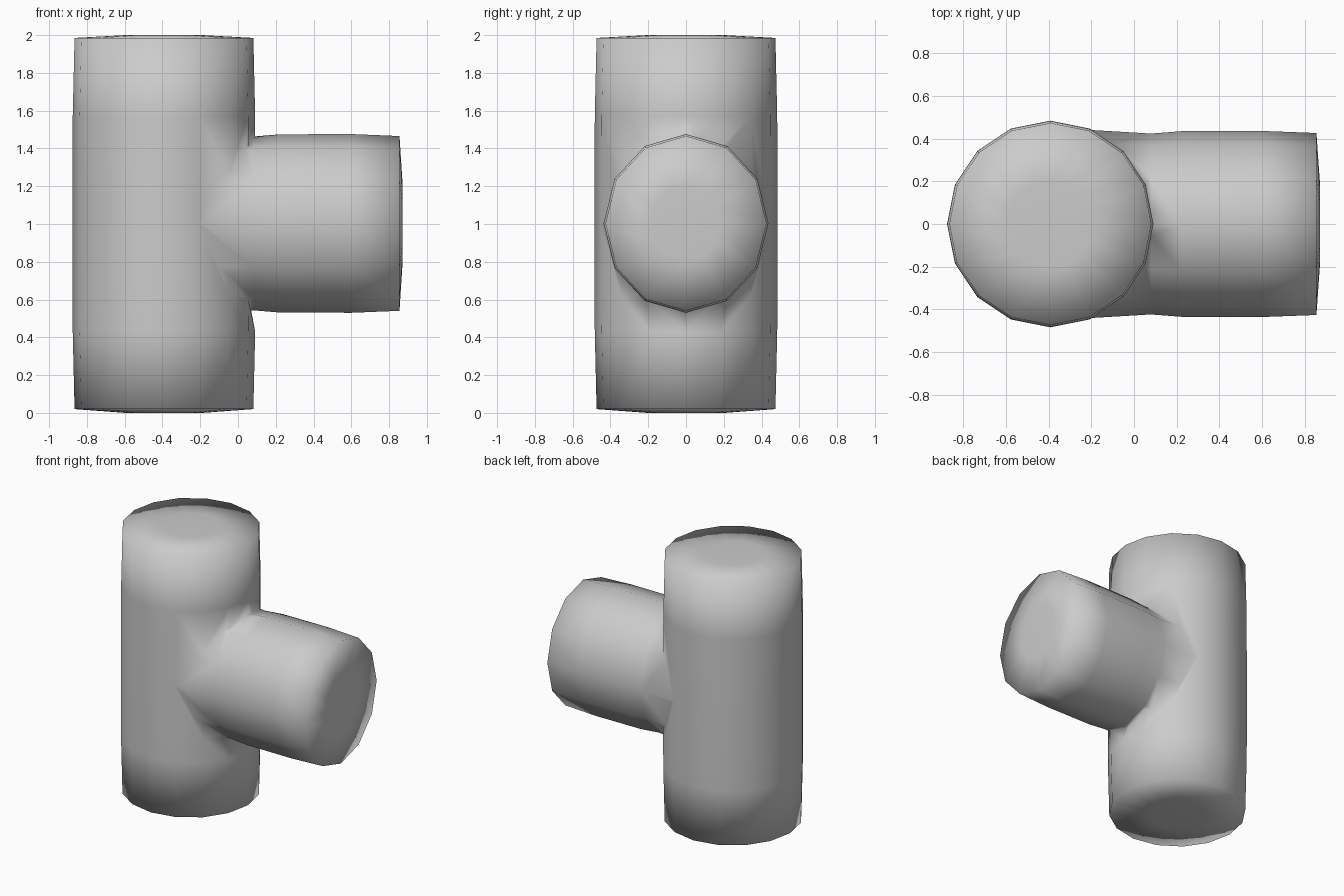
import bpy, bmesh
from math import cos, sin, tau
from mathutils import Vector

if "Cube" in bpy.data.objects:
    bpy.data.objects.remove(bpy.data.objects["Cube"])


def lathe(name, sides, rings, place):
    """Skin a closed tube through rings (height, scale); place maps (u, v, h) to a point."""
    bm = bmesh.new()
    loops = []
    for h, s in rings:
        loops.append([bm.verts.new(place(s * cos(tau * i / sides), s * sin(tau * i / sides), h))
                      for i in range(sides)])
    for a, b in zip(loops, loops[1:]):
        for i in range(sides):
            j = (i + 1) % sides
            bm.faces.new((a[i], a[j], b[j], b[i]))
    bm.faces.new(loops[0][::-1])
    bm.faces.new(loops[-1])
    bmesh.ops.recalc_face_normals(bm, faces=bm.faces)
    mesh = bpy.data.meshes.new(name)
    bm.to_mesh(mesh)
    bm.free()
    obj = bpy.data.objects.new(name, mesh)
    bpy.context.collection.objects.link(obj)
    return obj


CX, R = -0.392, 0.484

# upright 16-sided pipe, slightly barrelled, with shallow domed ends
pipe = lathe("main_pipe", 16,
             [(0.003, 0.42), (0.02, 0.978), (0.43, 0.998), (0.62, 1), (1.0, 1),
              (1.57, 0.998), (1.985, 0.978), (2.0, 0.42)],
             lambda u, v, h: Vector((CX + R * u, R * v, h)))
pipe.data.vertices[0].co.z = 0.003
for v in pipe.data.vertices:
    # small crease under the branch
    if abs(v.co.z - 0.62) < 0.01 and v.co.x > 0.08:
        v.co.x = 0.03
    # flat base rests on the ground
    if v.co.z < 0.01:
        v.co.z = 0.0

# 12-sided side branch, a little taller than wide
branch = lathe("side_branch", 12,
               [(-0.35, 0.96), (-0.2, 1.01), (0.08, 0.972), (0.22, 0.997), (0.6, 1.0),
                (0.855, 0.978), (0.872, 0.42)],
               lambda u, v, h: Vector((h, 0.436 * u, 1.003 + 0.473 * v)))

# weld the branch into the pipe
mod = pipe.modifiers.new("weld", 'BOOLEAN')
mod.operation = 'UNION'
mod.solver = 'EXACT'
mod.object = branch
bpy.context.view_layer.objects.active = pipe
pipe.select_set(True)
bpy.ops.object.modifier_apply(modifier=mod.name)
bpy.data.objects.remove(branch)
pipe.name = "pipe_tee"

# soft shading over the whole piece
for p in pipe.data.polygons:
    p.use_smooth = True
